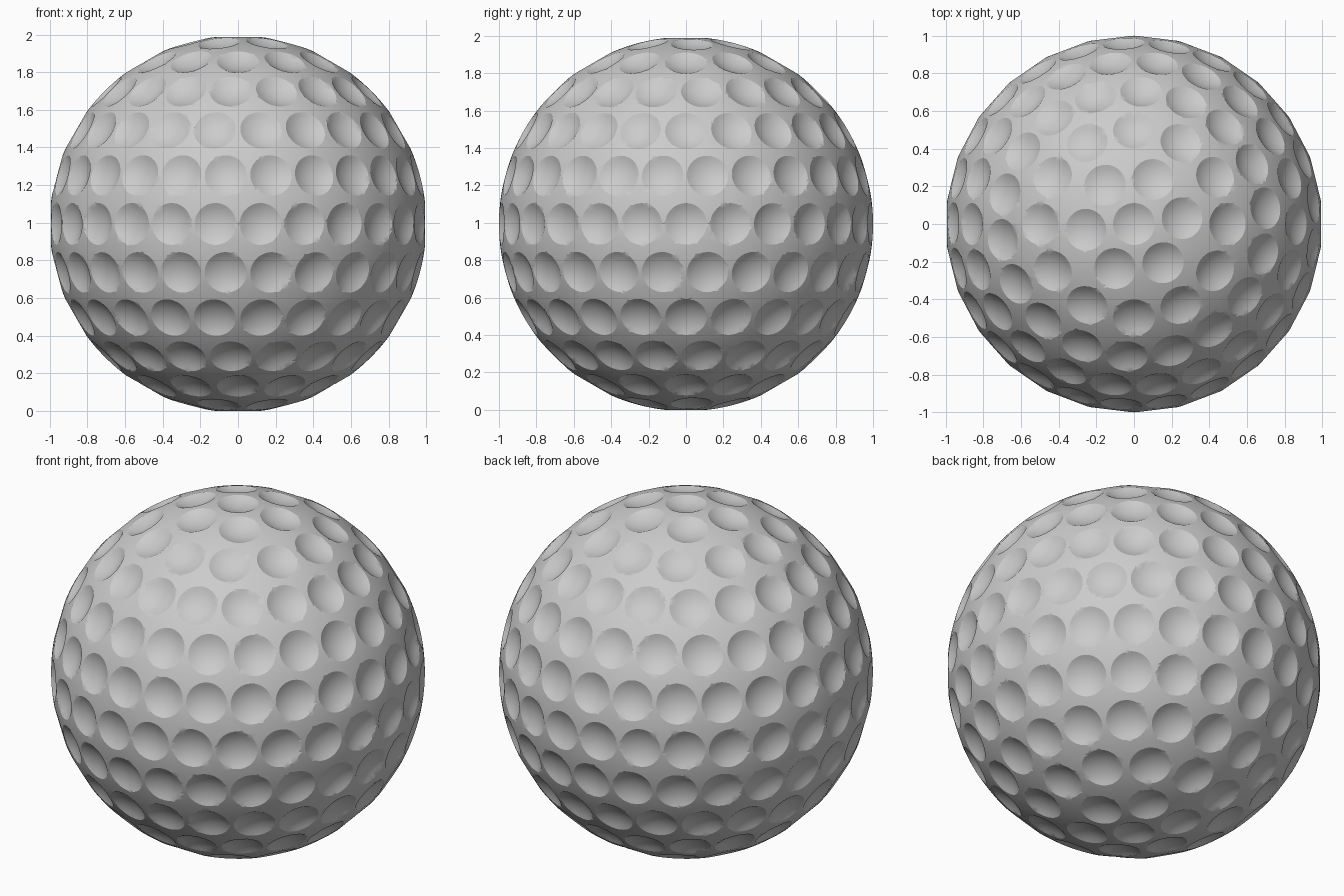
import bpy, bmesh
from math import radians, sin, cos, tan, pi, sqrt
from mathutils import Vector, kdtree

if "Cube" in bpy.data.objects:
    bpy.data.objects.remove(bpy.data.objects["Cube"])

R = 1.0            # ball radius
A = 0.1115         # dimple rim radius, as an angle in radians
DEPTH = 0.029      # dimple depth below the plane of its rim

# Dimples in rings every 15 degrees of latitude, odd rings shifted sideways
rings = {0: 26, 15: 25, 30: 22, 45: 18, 60: 12, 75: 6, 90: 1}
centres = []
for lat, n in rings.items():
    shift = radians(6.9) if (lat // 15) % 2 else 0.0
    for side in ((1,) if lat == 0 else (1, -1)):
        la = radians(lat) * side
        for k in range(n):
            a = shift + 2 * pi * k / n
            centres.append(Vector((cos(la) * cos(a), cos(la) * sin(a), sin(la))))

tree = kdtree.KDTree(len(centres))
for i, c in enumerate(centres):
    tree.insert(c, i)
tree.balance()

# Spherical cap that carves each dimple
rim_r, rim_h = R * sin(A), R * cos(A)
cap_R = (rim_r ** 2 + DEPTH ** 2) / (2 * DEPTH)
cap_h = rim_h - DEPTH + cap_R

# Ball: fine sphere, vertices snapped onto the rims, then pressed in
bm = bmesh.new()
bmesh.ops.create_icosphere(bm, subdivisions=7, radius=R)
snap = 0.0085
for v in bm.verts:
    p = v.co.normalized()
    c = centres[tree.find(p)[1]]
    ang = p.angle(c, 0.0)
    if ang > A + snap:
        continue
    side = p - c * p.dot(c)
    side = side.normalized() if side.length > 1e-7 else Vector()
    if ang > A - snap:
        v.co = c * rim_h + side * rim_r
    else:
        r = R * sin(ang)
        v.co = c * (cap_h - sqrt(cap_R ** 2 - r ** 2)) + side * r

# Stand the ball on z = 0
bmesh.ops.translate(bm, verts=bm.verts, vec=(0, 0, -min(v.co.z for v in bm.verts)))
bmesh.ops.recalc_face_normals(bm, faces=bm.faces)
me = bpy.data.meshes.new("dimpled_ball")
bm.to_mesh(me)
bm.free()
ball = bpy.data.objects.new("dimpled_ball", me)
bpy.context.collection.objects.link(ball)
bpy.context.view_layer.objects.active = ball
ball.select_set(True)
bpy.ops.object.shade_smooth_by_angle(angle=radians(20))
